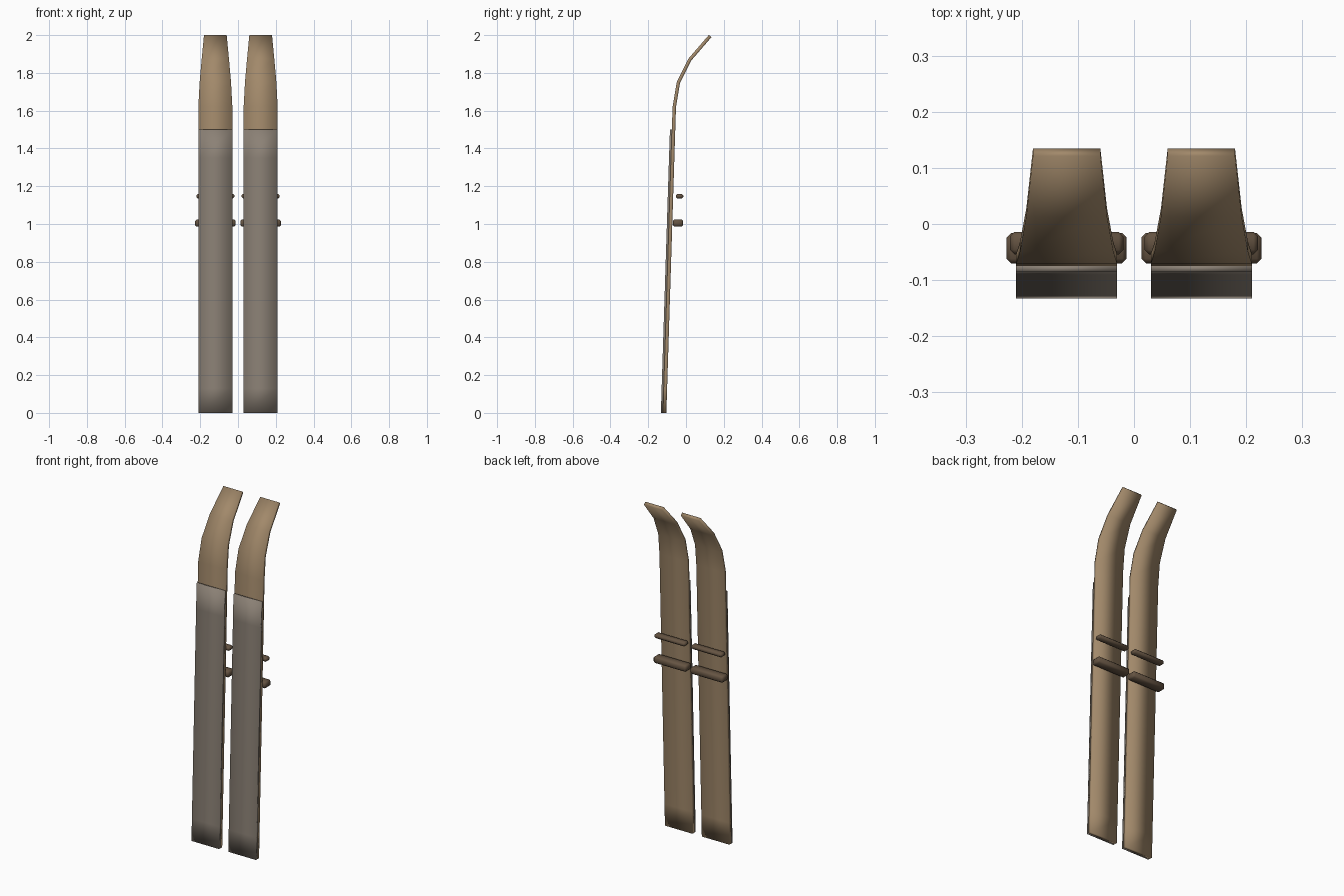
import bpy, bmesh
from mathutils import Vector

if "Cube" in bpy.data.objects:
    bpy.data.objects.remove(bpy.data.objects["Cube"], do_unlink=True)


def material(name, color):
    m = bpy.data.materials.new(name)
    m.use_nodes = True
    m.diffuse_color = (*color, 1)
    m.node_tree.nodes["Principled BSDF"].inputs["Base Color"].default_value = (*color, 1)
    return m


wood = material("tan wood", (0.36, 0.25, 0.145))
base = material("grey base", (0.26, 0.22, 0.18))
strap = material("brown binding", (0.13, 0.088, 0.055))


def finish(name, bm, mat):
    bmesh.ops.recalc_face_normals(bm, faces=bm.faces)
    mesh = bpy.data.meshes.new(name)
    bm.to_mesh(mesh)
    bm.free()
    mesh.materials.append(mat)
    obj = bpy.data.objects.new(name, mesh)
    bpy.context.collection.objects.link(obj)
    for p in mesh.polygons:
        p.use_smooth = True
    return obj


def plank(name, path, thick, cx, mat):
    """Sweep a rectangle along (y, z, half width) stations."""
    bm = bmesh.new()
    rings = []
    for i, (y, z, half) in enumerate(path):
        a, b = path[max(i - 1, 0)], path[min(i + 1, len(path) - 1)]
        n = Vector((0, b[1] - a[1], a[0] - b[0])).normalized() * thick / 2
        c = Vector((cx, y, z))
        w = Vector((half, 0, 0))
        rings.append([bm.verts.new(c + p) for p in (-w - n, w - n, w + n, -w + n)])
    for r, s in zip(rings, rings[1:]):
        for k in range(4):
            bm.faces.new((r[k], r[(k + 1) % 4], s[(k + 1) % 4], s[k]))
    bm.faces.new(rings[0])
    bm.faces.new(rings[-1])
    return finish(name, bm, mat)


def bar(name, cx, y, z, size, mat):
    """Rounded cross bar of the binding."""
    bm = bmesh.new()
    bmesh.ops.create_cube(bm, size=1)
    bmesh.ops.scale(bm, vec=size, verts=bm.verts)
    bmesh.ops.translate(bm, vec=(cx, y, z), verts=bm.verts)
    bmesh.ops.bevel(bm, geom=bm.edges[:], offset=0.008, segments=1, affect='EDGES')
    return finish(name, bm, mat)


# Board path: straight leaning shaft, then upturned tapering tip
board = [(-0.113, 0, 0.09), (-0.109, 0.13, 0.09), (-0.062, 1.62, 0.09),
         (-0.04, 1.75, 0.083), (0.02, 1.87, 0.072), (0.128, 1.995, 0.06)]
# Running base glued to the front of the board
sole = [(-0.127, 0, 0.09), (-0.123, 0.13, 0.09),
        (-0.084, 1.35, 0.09), (-0.079, 1.5, 0.09)]

for side, sx in (("left", 1), ("right", -1)):
    cx = 0.12 * sx
    plank(side + "_ski_board", board, 0.018, cx, wood)
    plank(side + "_ski_base", sole, 0.012, cx, base)
    bar(side + "_toe_bar", cx, -0.043, 1.005, (0.214, 0.054, 0.038), strap)
    bar(side + "_strap_bar", cx, -0.034, 1.147, (0.202, 0.04, 0.025), strap)
